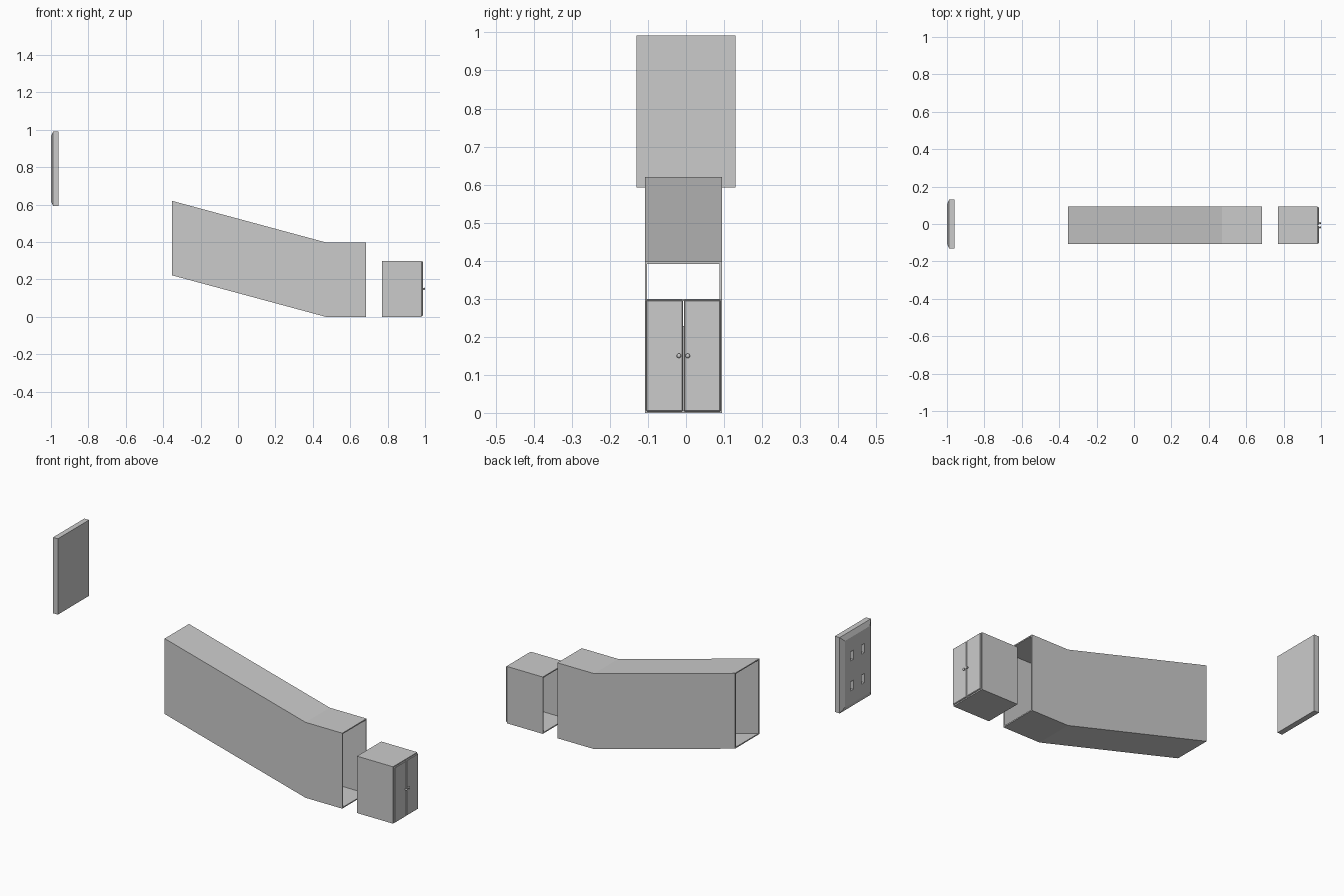
import bpy, bmesh
from math import radians

if "Cube" in bpy.data.objects:
    bpy.data.objects.remove(bpy.data.objects["Cube"])

Y0, Y1 = -0.108, 0.094   # shared side walls of duct and cabinet
WALL = 0.006


def make(name, bm):
    bmesh.ops.recalc_face_normals(bm, faces=bm.faces)
    mesh = bpy.data.meshes.new(name)
    bm.to_mesh(mesh)
    bm.free()
    obj = bpy.data.objects.new(name, mesh)
    bpy.context.collection.objects.link(obj)
    return obj


def tube(name, stations, height):
    """Open rectangular tube; stations are (x, bottom z)."""
    bm = bmesh.new()
    rings = []
    for x, z in stations:
        ring = []
        for t in (0, WALL):
            a, b, c, d = Y0 + t, Y1 - t, z + t, z + height - t
            ring += [bm.verts.new((x, y, h)) for y, h in ((a, c), (b, c), (b, d), (a, d))]
        rings.append(ring)
    for r, s in zip(rings, rings[1:]):
        for o in (0, 4):
            for i in range(4):
                j = (i + 1) % 4
                bm.faces.new((r[o + i], r[o + j], s[o + j], s[o + i]))
    for r in (rings[0], rings[-1]):
        for i in range(4):
            j = (i + 1) % 4
            bm.faces.new((r[i], r[j], r[4 + j], r[4 + i]))
    return make(name, bm)


def box(name, x0, x1, y0, y1, z0, z1):
    bm = bmesh.new()
    bmesh.ops.create_cube(bm, size=1)
    for v in bm.verts:
        v.co = ((x0 + x1) / 2 + v.co.x * (x1 - x0),
                (y0 + y1) / 2 + v.co.y * (y1 - y0),
                (z0 + z1) / 2 + v.co.z * (z1 - z0))
    return make(name, bm)


# bent hollow duct and open-backed cabinet shell
tube("bent_duct", [(-0.352, 0.222), (0.47, 0.0), (0.684, 0.0)], 0.398)
tube("cabinet_shell", [(0.77, 0.0), (0.98, 0.0)], 0.3)

# cabinet doors with knobs
mid = (Y0 + Y1) / 2
for side, s in (("left", -1), ("right", 1)):
    ya, yb = sorted((mid + s * 0.0015, mid + s * 0.098))
    door = box(side + "_door", 0.98, 0.988, ya, yb, 0.004, 0.297)
    bev = door.modifiers.new("edge", 'BEVEL')
    bev.width = 0.0025
    bev.segments = 1
    y = mid + s * 0.0115
    bpy.ops.mesh.primitive_cylinder_add(vertices=12, radius=0.003, depth=0.008,
                                        location=(0.990, y, 0.15), rotation=(0, radians(90), 0))
    bpy.context.object.name = side + "_knob_stem"
    bpy.ops.mesh.primitive_uv_sphere_add(segments=16, ring_count=10, radius=0.006,
                                         location=(0.995, y, 0.15))
    knob = bpy.context.object
    knob.name = side + "_knob"
    knob.scale.x = 0.8
    bpy.ops.object.shade_smooth_by_angle()

# wall plate with chamfered face
bm = bmesh.new()
levels = []
for x, inset in ((-0.96, 0), (-0.988, 0), (-1.0, 0.025)):
    w, h = 0.13 - inset, 0.2 - inset
    levels.append([bm.verts.new((x, a * w, 0.792 + b * h))
                   for a, b in ((-1, -1), (1, -1), (1, 1), (-1, 1))])
for p, q in zip(levels, levels[1:]):
    for i in range(4):
        j = (i + 1) % 4
        bm.faces.new((p[i], p[j], q[j], q[i]))
bm.faces.new(levels[0])
bm.faces.new(levels[-1])
plate = make("wall_plate", bm)

# four recessed slots in the plate
for y in (-0.046, 0.046):
    for z in (0.71, 0.868):
        cutter = box("slot_cutter", -1.02, -0.98, y - 0.012, y + 0.012, z - 0.024, z + 0.024)
        cutter.hide_render = True
        cutter.hide_viewport = False
        cutter.display_type = 'WIRE'
        cut = plate.modifiers.new("slot", 'BOOLEAN')
        cut.operation = 'DIFFERENCE'
        cut.solver = 'EXACT'
        cut.object = cutter
